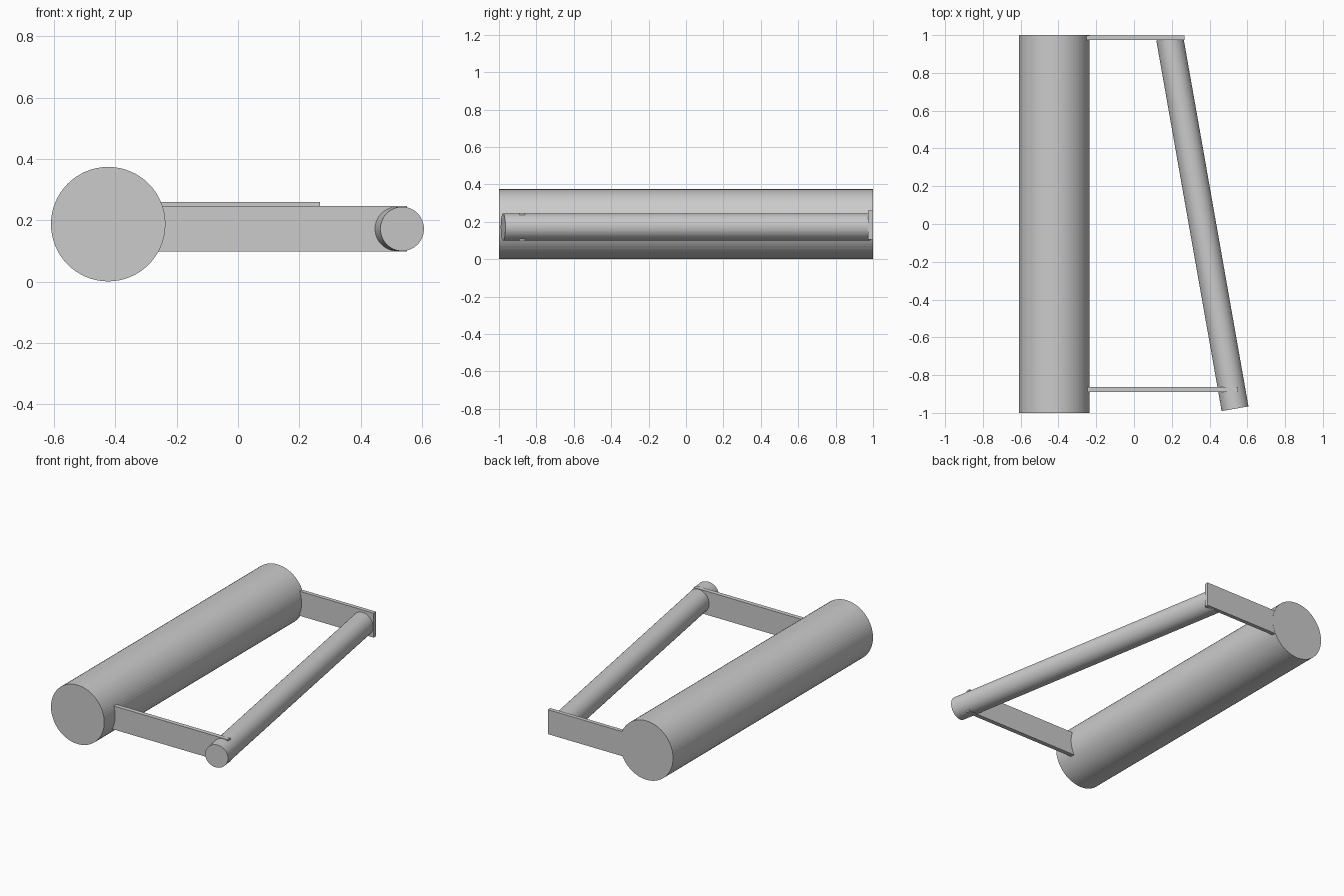
import bpy
from mathutils import Vector

if "Cube" in bpy.data.objects:
    bpy.data.objects.remove(bpy.data.objects["Cube"])


def rod(name, start, end, radius, sides):
    a, b = Vector(start), Vector(end)
    axis = b - a
    bpy.ops.mesh.primitive_cylinder_add(vertices=sides, radius=radius, depth=axis.length,
                                        location=(a + b) / 2)
    ob = bpy.context.object
    ob.name = name
    ob.rotation_euler = axis.to_track_quat('Z', 'Y').to_euler()
    return ob


def plate(name, low, high):
    a, b = Vector(low), Vector(high)
    bpy.ops.mesh.primitive_cube_add(size=1, location=(a + b) / 2)
    ob = bpy.context.object
    ob.name = name
    ob.scale = b - a
    return ob


# Thick main roller and the thin slanted bar
rod("main_roller", (-0.423, -1, 0.1875), (-0.423, 1, 0.1875), 0.1865, 64)
rod("slanted_bar", (0.535, -0.978, 0.172), (0.189, 0.984, 0.172), 0.072, 64)

# Flat arms that join the two
plate("front_arm", (-0.30, -0.89, 0.098), (0.55, -0.862, 0.247))
plate("back_arm", (-0.30, 0.974, 0.105), (0.268, 0.999, 0.26))
